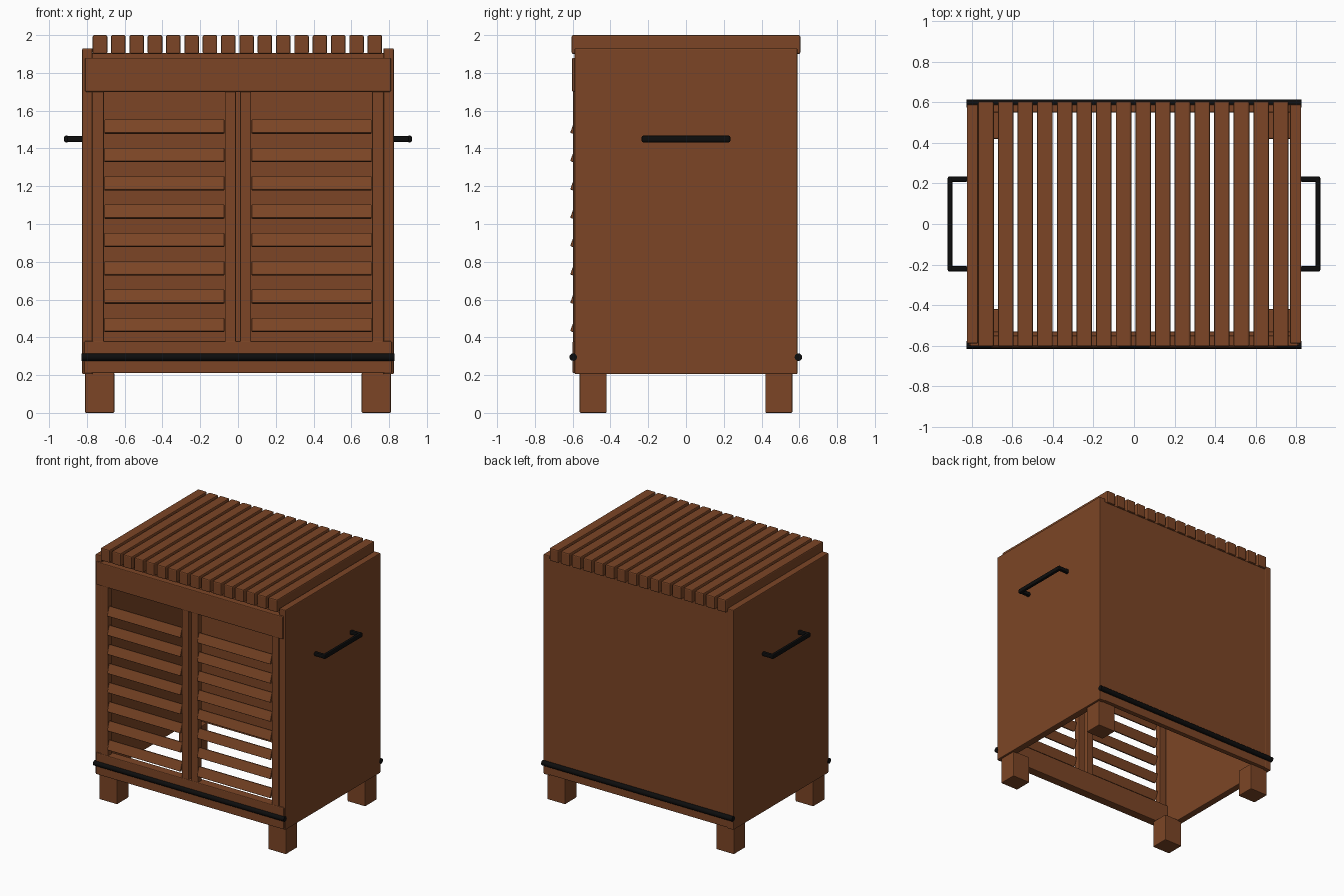
import bpy, bmesh, math
from mathutils import Matrix

cube = bpy.data.objects.get("Cube")
if cube:
    bpy.data.objects.remove(cube, do_unlink=True)


def make_material(name, color):
    mat = bpy.data.materials.new(name)
    mat.use_nodes = True
    mat.diffuse_color = color
    mat.node_tree.nodes["Principled BSDF"].inputs["Base Color"].default_value = color
    return mat


wood = make_material("brown wood", (0.2, 0.06, 0.019, 1))
black = make_material("black metal", (0.004, 0.004, 0.004, 1))


def finish(name, bm, mat, bevel):
    mesh = bpy.data.meshes.new(name)
    bm.to_mesh(mesh)
    bm.free()
    mesh.materials.append(mat)
    obj = bpy.data.objects.new(name, mesh)
    bpy.context.collection.objects.link(obj)
    if bevel:
        mod = obj.modifiers.new("soft edges", 'BEVEL')
        mod.width, mod.segments = bevel, 2
    return obj


def box(name, x, y, z, mat=wood, bevel=0.006, tilt=0):
    """Box from (min, max) ranges, optionally tilted about its own x axis."""
    bm = bmesh.new()
    bmesh.ops.create_cube(bm, size=1)
    size = [r[1] - r[0] for r in (x, y, z)]
    bmesh.ops.scale(bm, vec=size, verts=bm.verts)
    obj = finish(name, bm, mat, bevel)
    obj.location = [sum(r) / 2 for r in (x, y, z)]
    obj.rotation_euler.x = tilt
    return obj


def mirrored(a, b, side):
    return tuple(sorted((a * side, b * side)))


def rod(name, length, radius, location):
    bm = bmesh.new()
    bmesh.ops.create_cone(bm, cap_ends=True, segments=16, radius1=radius, radius2=radius,
                          depth=length, matrix=Matrix.Rotation(math.pi / 2, 3, 'Y').to_4x4())
    for face in bm.faces:
        face.smooth = len(face.verts) == 4
    finish(name, bm, black, 0).location = location


# Carcass: open underneath, closed at the back
box("back_panel", (-0.78, 0.78), (0.55, 0.59), (0.21, 1.905))
box("front_top_rail", (-0.81, 0.81), (-0.603, -0.55), (1.70, 1.88))
box("front_bottom_rail", (-0.815, 0.815), (-0.6, -0.53), (0.21, 0.38))

for side, label in ((1, "left"), (-1, "right")):
    box(label + "_side_panel", mirrored(0.77, 0.825, side), (-0.59, 0.59), (0.205, 1.93))

    # Legs
    for end, place in ((-1, "front"), (1, "back")):
        box(f"{place}_{label}_leg", mirrored(0.655, 0.81, side),
            mirrored(0.42, 0.563, end), (0, 0.215))

    # Louvred door
    box(label + "_door_outer_stile", mirrored(0.71, 0.772, side), (-0.597, -0.55), (0.36, 1.72))
    box(label + "_door_inner_stile", mirrored(0.011, 0.07, side), (-0.597, -0.55), (0.36, 1.72))
    for i in range(8):
        z = 0.465 + 0.15 * i
        box(f"{label}_louver_{i + 1}", mirrored(0.072, 0.708, side), (-0.601, -0.581),
            (z - 0.0375, z + 0.0375), bevel=0.004, tilt=math.radians(-20))

    # Side handle
    box(label + "_handle_bar", mirrored(0.895, 0.92, side), (-0.235, 0.235), (1.432, 1.468),
        black, 0.009)
    for end, place in ((-1, "front"), (1, "back")):
        box(f"{label}_handle_{place}_arm", mirrored(0.82, 0.91, side),
            mirrored(0.207, 0.235, end), (1.434, 1.466), black, 0.009)

# Slatted top
for i in range(16):
    x = -0.7305 + 0.097 * i
    box(f"top_slat_{i + 1}", (x - 0.0385, x + 0.0385), (-0.605, 0.605), (1.90, 2.0), bevel=0.008)

# Low rods across the front and back
rod("front_rod", 1.655, 0.02, (0, -0.597, 0.295))
rod("back_rod", 1.655, 0.02, (0, 0.595, 0.295))
